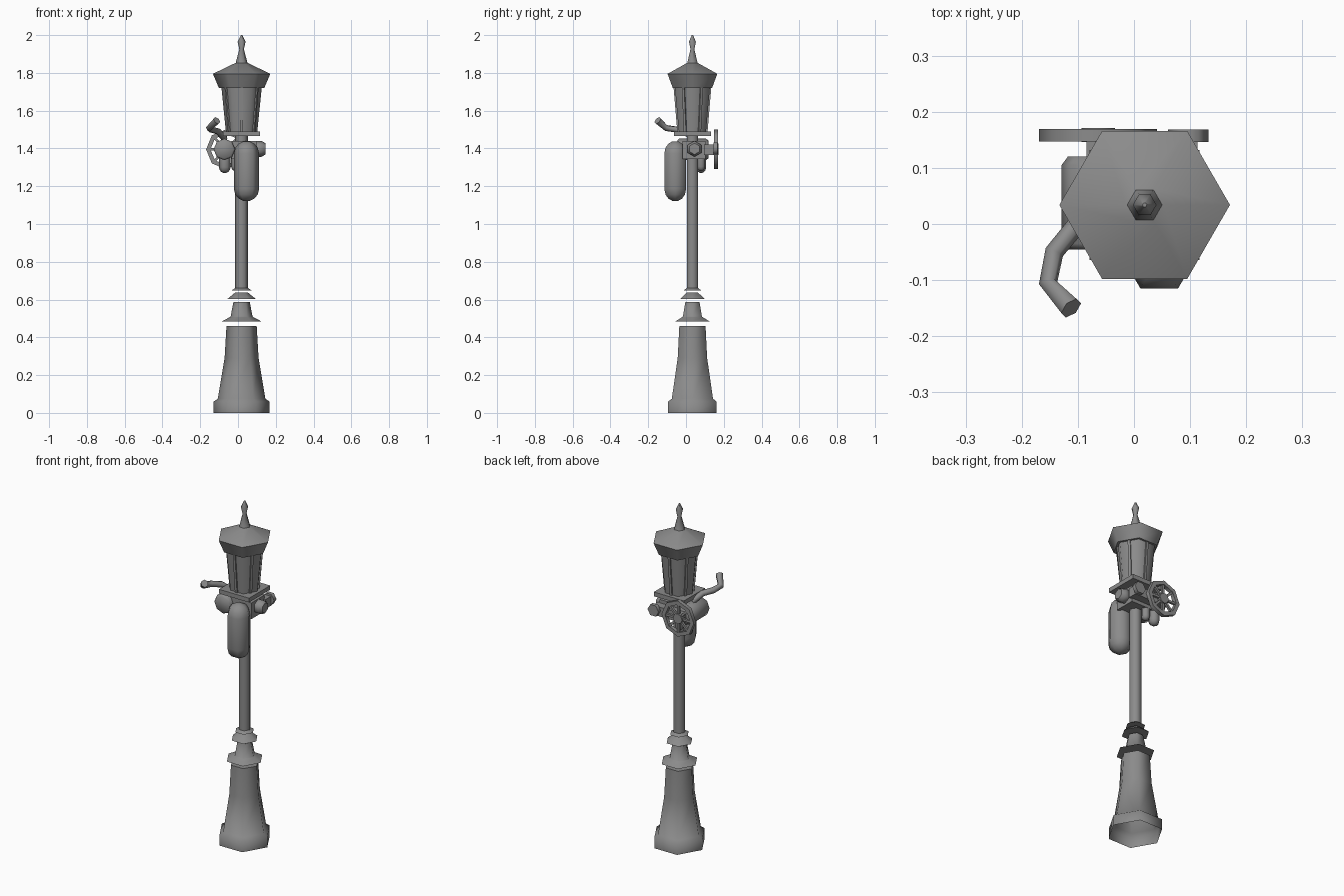
import bpy, bmesh, math
from mathutils import Matrix, Vector

cube = bpy.data.objects.get("Cube")
if cube:
    bpy.data.objects.remove(cube, do_unlink=True)

metal = bpy.data.materials.new("grey_metal")
metal.use_nodes = True
GREY = (0.26, 0.26, 0.26, 1)
metal.diffuse_color = GREY
metal.node_tree.nodes["Principled BSDF"].inputs["Base Color"].default_value = GREY

AX, AY = 0.019, 0.034          # lamp post axis
WX, WZ = -0.064, 1.395         # hand wheel axis
TURN = {"z": Matrix(),
        "y": Matrix.Rotation(math.radians(-90), 4, "X"),
        "x": Matrix.Rotation(math.radians(90), 4, "Y")}


def finish(name, bm, smooth=62):
    bmesh.ops.recalc_face_normals(bm, faces=bm.faces)
    me = bpy.data.meshes.new(name)
    bm.to_mesh(me)
    bm.free()
    me.materials.append(metal)
    for p in me.polygons:
        p.use_smooth = True
    me.set_sharp_from_angle(angle=math.radians(smooth))
    ob = bpy.data.objects.new(name, me)
    bpy.context.collection.objects.link(ob)
    return ob


def lathe(name, profile, at=(AX, AY, 0), sides=6, axis="z", bottom=True, top=True):
    """Sweep (radius, height) pairs around an axis."""
    bm = bmesh.new()
    rings = []
    for r, h in profile:
        rings.append([bm.verts.new((r * math.cos(k * math.tau / sides),
                                    r * math.sin(k * math.tau / sides), h))
                      for k in range(sides)])
    for a, b in zip(rings, rings[1:]):
        for k in range(sides):
            n = (k + 1) % sides
            bm.faces.new((a[k], a[n], b[n], b[k]))
    if bottom:
        bm.faces.new(rings[0])
    if top:
        bm.faces.new(rings[-1])
    bm.transform(Matrix.Translation(at) @ TURN[axis])
    return finish(name, bm)


def box(name, lo, hi):
    bm = bmesh.new()
    bmesh.ops.create_cube(bm, size=1)
    lo, hi = Vector(lo), Vector(hi)
    bm.transform(Matrix.Translation((lo + hi) / 2) @ Matrix.Diagonal((hi - lo).to_4d()))
    return finish(name, bm, 30)


def bar(name, a, b, w):
    """Square bar between two points."""
    a, b = Vector(a), Vector(b)
    bm = bmesh.new()
    bmesh.ops.create_cube(bm, size=1)
    rot = (b - a).to_track_quat("Z", "Y").to_matrix().to_4x4()
    bm.transform(Matrix.Translation((a + b) / 2) @ rot
                 @ Matrix.Diagonal((w, w, (b - a).length, 1)))
    return finish(name, bm, 30)


def capsule(name, at, r, z0, z1):
    dome = [(r * math.sin(math.radians(t)), r * math.cos(math.radians(t)))
            for t in (15, 38, 62, 90)]
    prof = [(a, z0 + r - h) for a, h in dome]
    prof += [(a, z1 - r + h) for a, h in reversed(dome)]
    return lathe(name, prof, (at[0], at[1], 0))


# Post
lathe("base", [(.148, 0), (.148, .06), (.126, .075), (.09, .29), (.08, .46)], bottom=False)
lathe("lower_collar", [(.104, .485), (.062, .507), (.058, .51), (.043, .588)])
lathe("middle_collar", [(.075, .603), (.034, .637)])
lathe("upper_collar", [(.054, .648), (.034, .661)])
lathe("pole", [(.034, .655), (.034, 1.47)])

# Lantern
box("lantern_plate", (AX - .098, AY - .098, 1.465), (AX + .098, AY + .098, 1.49))
lathe("lantern_body", [(.083, 1.488), (.107, 1.725)])
for k in range(6):
    a = math.radians(30 + 60 * k)
    c, s = math.cos(a), math.sin(a)
    bar("lantern_bar", (AX + .073 * c, AY + .073 * s, 1.488),
        (AX + .093 * c, AY + .093 * s, 1.725), .014)
lathe("roof", [(.12, 1.72), (.152, 1.795), (.034, 1.852)])
lathe("finial", [(.034, 1.838), (.03, 1.858), (.012, 1.925), (.021, 1.965), (.004, 2.0)])

# Tanks
capsule("front_tank", (.045, -.057), .067, 1.12, 1.44)
capsule("small_rear_tank", (-.07, .08), .031, 1.27, 1.40)
capsule("small_inner_tank", (-.012, .08), .024, 1.28, 1.40)

# Mechanism housing
box("housing", (-.035, -.018, 1.345), (.1, .102, 1.44))
box("rear_bracket", (-.085, .095, 1.365), (.113, .148, 1.42))
lathe("valve_drum", [(.048, -.045), (.057, -.035), (.057, .105), (.046, .12)],
      (WX - .008, 0, WZ), 8, "y")
lathe("side_nut", [(.036, .09), (.042, .1), (.042, .125), (.03, .145)],
      (0, .045, 1.398), 6, "x")
lathe("side_handle", [(.036, .146), (.036, .168)], (.097, 0, 1.4), 6, "y")

# Hand wheel: a closed octagonal rim, hub, stem and spokes
RIM = [(.105, .147), (.105, .169), (.082, .169), (.082, .147), (.105, .147)]
lathe("wheel_rim", RIM, (WX, 0, WZ), 8, "y", False, False)
lathe("wheel_hub", [(.03, .146), (.03, .171)], (WX, 0, WZ), 8, "y")
lathe("wheel_stem", [(.018, .11), (.018, .15)], (WX, 0, WZ), 8, "y")
for k in range(4):
    a = math.radians(45 * k)
    dx, dz = .086 * math.cos(a), .086 * math.sin(a)
    bar("wheel_spoke", (WX - dx, .158, WZ - dz), (WX + dx, .158, WZ + dz), .013)

# Bent pipe with a flared mouth
cu = bpy.data.curves.new("bent_pipe", "CURVE")
cu.dimensions = "3D"
cu.bevel_depth = .017
cu.bevel_resolution = 1
cu.use_fill_caps = True
sp = cu.splines.new("POLY")
path = [(-.07, .04, 1.45, 1), (-.105, -.005, 1.49, 1), (-.142, -.05, 1.5, 1),
        (-.153, -.105, 1.508, 1), (-.112, -.15, 1.548, 1.25)]
sp.points.add(len(path) - 1)
for p, (x, y, z, r) in zip(sp.points, path):
    p.co = (x, y, z, 1)
    p.radius = r
cu.materials.append(metal)
pipe = bpy.data.objects.new("bent_pipe", cu)
bpy.context.collection.objects.link(pipe)
